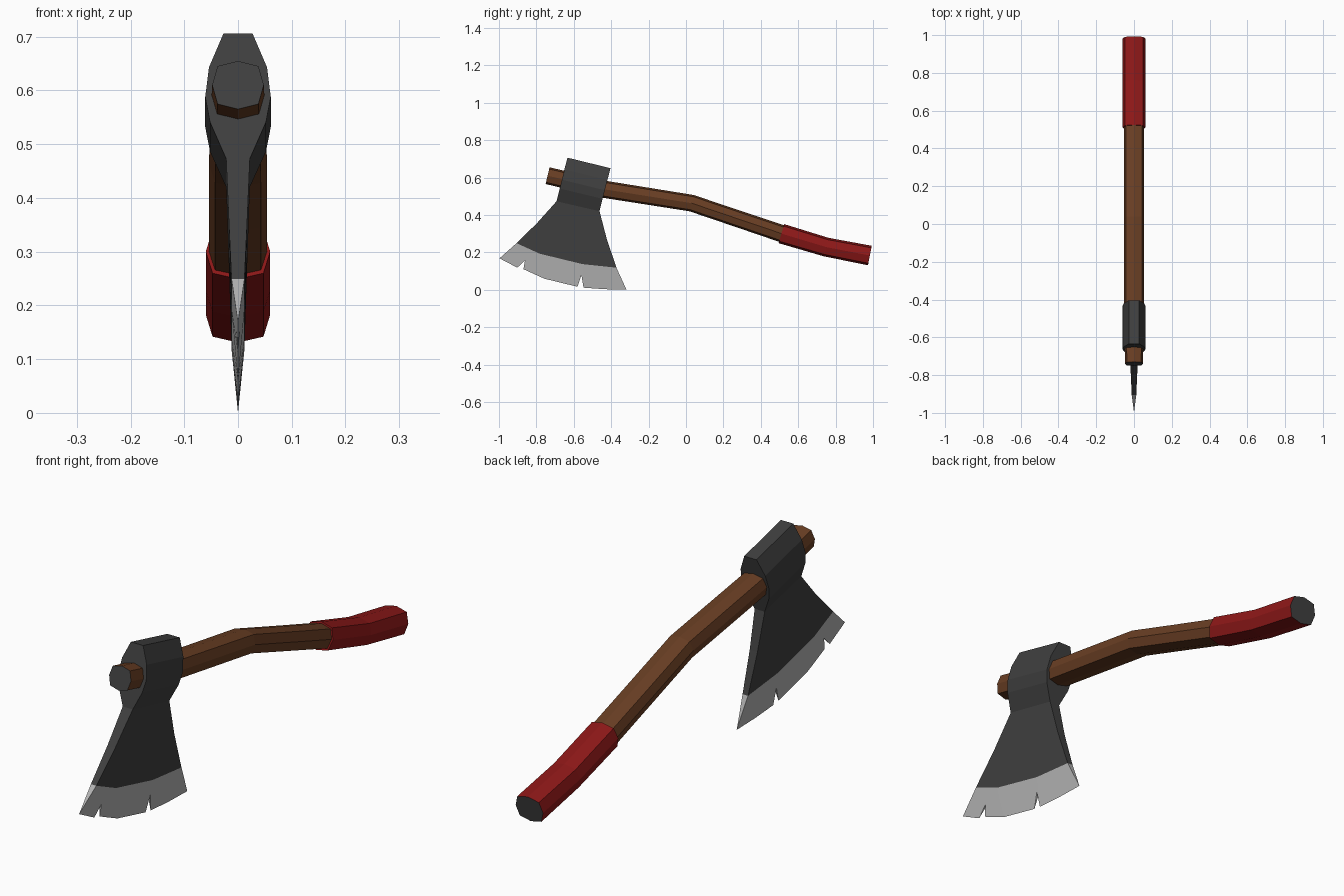
import bpy, bmesh
from mathutils import Vector

if "Cube" in bpy.data.objects:
    bpy.data.objects.remove(bpy.data.objects["Cube"])


def material(name, rgb):
    m = bpy.data.materials.new(name)
    m.diffuse_color = (*rgb, 1)
    m.use_nodes = True
    m.node_tree.nodes["Principled BSDF"].inputs["Base Color"].default_value = m.diffuse_color
    return m


WOOD = material("wood", (0.14, 0.048, 0.017))
RED = material("red_wrap", (0.27, 0.009, 0.009))
IRON = material("dark_iron", (0.05, 0.05, 0.05))
STEEL = material("bright_steel", (0.45, 0.45, 0.45))


def finish(bm, name, mats):
    bmesh.ops.recalc_face_normals(bm, faces=bm.faces)
    me = bpy.data.meshes.new(name)
    bm.to_mesh(me)
    bm.free()
    for m in mats:
        me.materials.append(m)
    bpy.context.collection.objects.link(bpy.data.objects.new(name, me))


def shaft(name, path, mats, grey_ends):
    """Eight-sided tube along (y, z, half_width, half_height) stations."""
    octagon = [(0, 1), (.79, .79), (1, 0), (.79, -.79),
               (0, -1), (-.79, -.79), (-1, 0), (-.79, .79)]
    pts = [Vector((0, p[0], p[1])) for p in path]
    bm = bmesh.new()
    rings = []
    for i, (p, (_, _, w, h)) in enumerate(zip(pts, path)):
        t = Vector()
        if i > 0:
            t += (p - pts[i - 1]).normalized()
        if i < len(pts) - 1:
            t += (pts[i + 1] - p).normalized()
        t.normalize()
        up = Vector((0, -t.z, t.y))
        rings.append([bm.verts.new(p + Vector((a * w, 0, 0)) + up * b * h)
                      for a, b in octagon])
    for r, s in zip(rings, rings[1:]):
        for k in range(8):
            bm.faces.new((r[k], r[k - 1], s[k - 1], s[k]))
    for ring, grey in zip((rings[0], rings[-1]), grey_ends):
        bm.faces.new(ring).material_index = int(grey)
    finish(bm, name, mats)


# Wooden handle and wrapped grip
shaft("handle", [(-.74, .61, .048, .046), (-.43, .536, .052, .046),
                 (.03, .463, .054, .045), (.275, .38, .054, .045),
                 (.53, .294, .054, .046)], [WOOD, IRON], (True, False))
shaft("grip", [(.51, .30, .060, .053), (.75, .228, .060, .051),
               (.983, .183, .060, .053)], [RED, IRON], (False, True))

# Axe head: rows of (half_thickness, front yz, back yz), collar down to blade
collar = [(.027, (-.634, .706), (-.404, .650)),
          (.054, (-.650, .643), (-.420, .587)),
          (.061, (-.663, .588), (-.434, .532)),
          (.052, (-.675, .541), (-.446, .486)),
          (.022, (-.692, .473), (-.4625, .420)),
          (.017, (-.796, .357), (-.424, .273))]
border = [(-.906, .249), (-.783, .193), (-.553, .137), (-.372, .118)]
BORDER_X = .012

rows = [(x, [Vector(f).lerp(Vector(b), t) for t in (0, .25, .65, 1)])
        for x, f, b in collar]
rows.append((BORDER_X, [Vector(p) for p in border]))
bm = bmesh.new()
grid = [[[bm.verts.new((s * x, p.x, p.y)) for p in row] for x, row in rows]
        for s in (-1, 1)]
n = len(rows)
for side in grid:
    for r in range(n - 1):
        for c in range(3):
            bm.faces.new((side[r][c], side[r][c + 1],
                          side[r + 1][c + 1], side[r + 1][c]))
left, right = grid
for r in range(n - 1):
    for c in (0, 3):
        bm.faces.new((left[r][c], right[r][c], right[r + 1][c], left[r + 1][c]))
for r in (0, n - 1):
    for c in range(3):
        bm.faces.new((left[r][c], left[r][c + 1], right[r][c + 1], right[r][c]))
finish(bm, "axe_head", [IRON])

# Sharpened edge with two nicks: (y, z, half_thickness)
edge = [(-.997, .168, 0), (-.902, .118, 0), (-.861, .158, .004),
        (-.869, .110, 0), (-.757, .059, 0), (-.580, .016, 0),
        (-.559, .078, .006), (-.548, .011, 0), (-.436, .003, 0),
        (-.318, 0, 0)]
bm = bmesh.new()
tops = [[bm.verts.new((s * BORDER_X, y, z)) for y, z in border] for s in (-1, 1)]
lows = [[], []]
for y, z, x in edge:
    a = bm.verts.new((-x, y, z))
    lows[0].append(a)
    lows[1].append(bm.verts.new((x, y, z)) if x else a)
# Each side is split below the border points into three facets
for top, low in zip(tops, lows):
    for c, (i, j) in enumerate(((0, 4), (4, 7), (7, 9))):
        bm.faces.new([top[c]] + low[i:j + 1] + [top[c + 1]])
# Nick walls, end facets and hidden top
for i in (2, 6):
    for j in (i - 1, i + 1):
        bm.faces.new((lows[0][i], lows[1][i], lows[0][j]))
for c, i in ((0, 0), (3, 9)):
    bm.faces.new((tops[0][c], tops[1][c], lows[0][i]))
for c in range(3):
    bm.faces.new((tops[0][c], tops[0][c + 1], tops[1][c + 1], tops[1][c]))
finish(bm, "cutting_edge", [STEEL])
